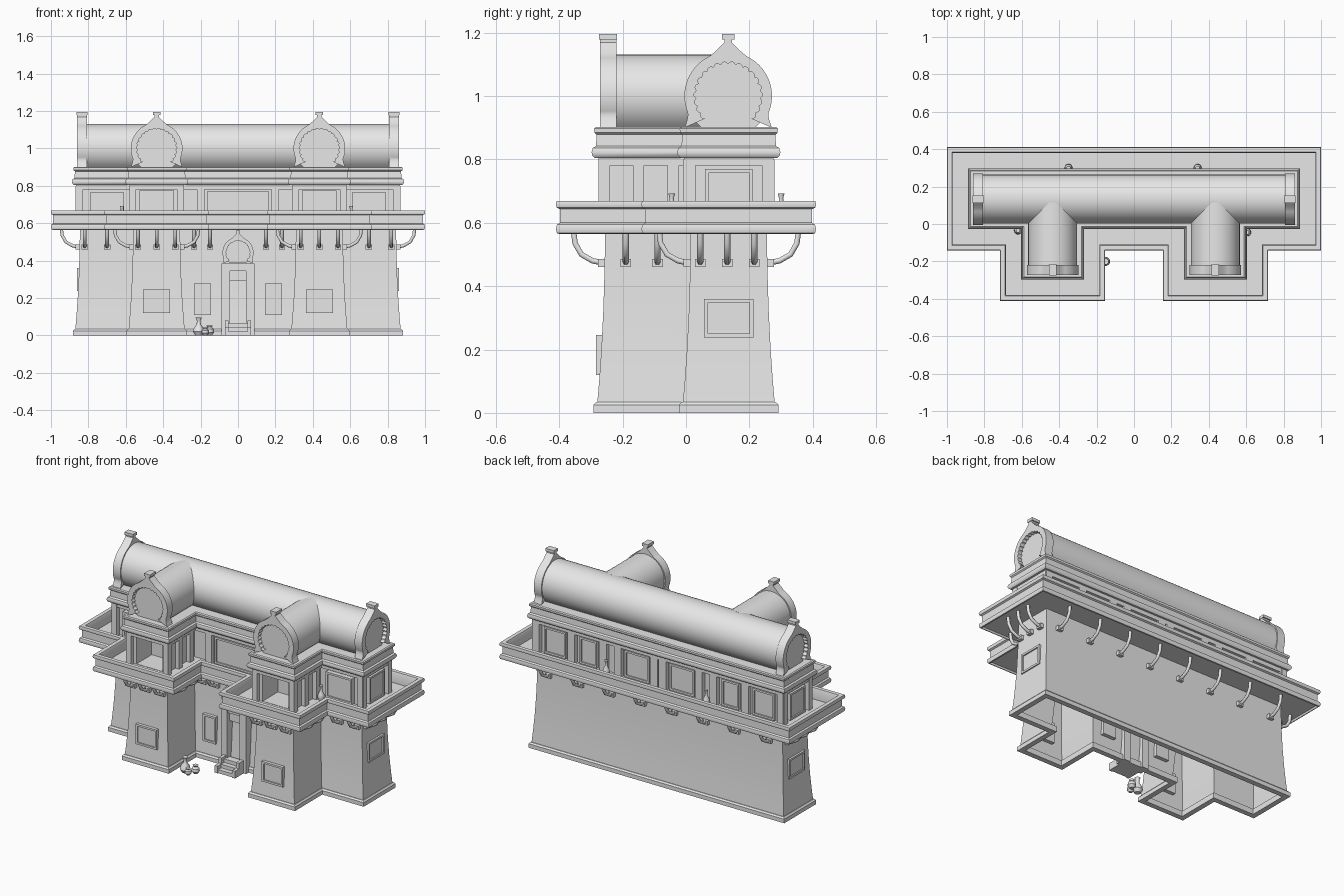
import bpy, bmesh
from math import sin, cos, pi, radians

cube = bpy.data.objects.get("Cube")
if cube:
    bpy.data.objects.remove(cube)

stone = bpy.data.materials.new("pale_stone")
stone.use_nodes = True
stone.diffuse_color = (0.8, 0.8, 0.8, 1)
stone.node_tree.nodes["Principled BSDF"].inputs["Base Color"].default_value = (0.8, 0.8, 0.8, 1)

TOWER = 0.435      # tower centre line
made = []


def finish(name, bm, rot=0, loc=(0, 0, 0)):
    bmesh.ops.recalc_face_normals(bm, faces=bm.faces)
    me = bpy.data.meshes.new(name)
    bm.to_mesh(me)
    bm.free()
    ob = bpy.data.objects.new(name, me)
    ob.rotation_euler.z = rot
    ob.location = loc
    me.materials.append(stone)
    bpy.context.collection.objects.link(ob)
    made.append(ob)
    return ob


def plan(d):
    """Two-tower footprint, grown outward by d."""
    X, b, f, y = 0.87 + d, 0.28 + d, -0.01 - d, -0.28 - d
    t0, t1 = TOWER - 0.15 - d, TOWER + 0.15 + d
    half = [(t0, f), (t0, y), (t1, y), (t1, f), (X, f), (X, b)]
    return half + [(-x, y) for x, y in reversed(half)]


def loft(name, rings, top=False, bottom=False, closed=False):
    bm = bmesh.new()
    rows = [[bm.verts.new((x, y, z)) for x, y in plan(d)] for d, z in rings]
    pairs = list(zip(rows, rows[1:]))
    if closed:
        pairs.append((rows[-1], rows[0]))
    for a, b in pairs:
        for i in range(len(a)):
            j = (i + 1) % len(a)
            bm.faces.new((a[i], a[j], b[j], b[i]))
    if top:
        bm.faces.new(rows[-1])
    if bottom:
        bm.faces.new(rows[0])
    return finish(name, bm)


def block(bm, x0, x1, y0, y1, z0, z1):
    vs = bmesh.ops.create_cube(bm, size=1)["verts"]
    for v in vs:
        v.co.x = x1 if v.co.x > 0 else x0
        v.co.y = y1 if v.co.y > 0 else y0
        v.co.z = z1 if v.co.z > 0 else z0


def slab(bm, p, n, w, z0, z1, d0, d1, shift=0):
    """Box on a wall: p wall point, n outward normal, w width, d0..d1 depth."""
    xs, ys = [], []
    for d in (d0, d1):
        for s in (shift - w / 2, shift + w / 2):
            xs.append(p[0] + n[0] * d - n[1] * s)
            ys.append(p[1] + n[1] * d + n[0] * s)
    block(bm, min(xs), max(xs), min(ys), max(ys), z0, z1)


def window(bm, p, n, w, z0, z1, back, front, rim=0.012):
    slab(bm, p, n, w, z0, z1, back, front - 0.008)
    for s in (-1, 1):
        slab(bm, p, n, rim, z0, z1, back, front, s * (w - rim) / 2)
    for z in (z0, z1 - rim):
        slab(bm, p, n, w, z, z + rim, back, front)


def gable(name, loc, rot, s, depth):
    """Horseshoe arch with scalloped inner edge and a small finial."""
    bm = bmesh.new()
    steps, prev = 128, None
    for i in range(steps + 1):
        t = 2 * i / steps - 1
        a, b = t * radians(126), t * radians(135)
        ro = 0.138 + 0.042 * max(0, 1 - abs(a) / 0.5) ** 2
        ro += 0.032 * max(0, (abs(t) - 0.88) / 0.12) ** 2
        ri = 0.1 + 0.008 * abs(sin(10 * pi * t))
        ring = [bm.verts.new((r * s * sin(c), y, max(r * s * cos(c), -0.1 * s)))
                for r, c, y in ((ro, a, 0), (ro, a, depth), (ri, b, depth), (ri, b, 0))]
        if prev:
            for k in range(4):
                m = (k + 1) % 4
                bm.faces.new((prev[k], prev[m], ring[m], ring[k]))
        if i in (0, steps):
            bm.faces.new(ring)
        prev = ring
    block(bm, -0.012 * s, 0.012 * s, 0, depth, 0.155 * s, 0.18 * s)
    block(bm, -0.02 * s, 0.02 * s, -0.003, depth + 0.003, 0.178 * s, 0.195 * s)
    return finish(name, bm, rot, loc)


def barrel(name, loc, rot, r, length):
    """Horseshoe-section vault running along local y."""
    bm = bmesh.new()
    arc = [radians(-140 + 280 * i / 32) for i in range(33)]
    ends = [[bm.verts.new((r * sin(a), y, r * cos(a))) for a in arc] for y in (0, length)]
    for i in range(33):
        j = (i + 1) % 33
        bm.faces.new((ends[0][i], ends[0][j], ends[1][j], ends[1][i]))
    for e in ends:
        bm.faces.new(e)
    return finish(name, bm, rot, loc)


def lathe(name, loc, profile, n=14):
    bm = bmesh.new()
    rows = [[bm.verts.new((r * cos(2 * pi * i / n), r * sin(2 * pi * i / n), z))
             for i in range(n)] for r, z in profile]
    for a, b in zip(rows, rows[1:]):
        for i in range(n):
            bm.faces.new((a[i], a[(i + 1) % n], b[(i + 1) % n], b[i]))
    bm.faces.new(rows[0])
    bm.faces.new(rows[-1])
    return finish(name, bm, 0, loc)


# Lower storey, balcony, cornice
loft("lower_walls", [(0, 0.03), (-0.006, 0.1), (-0.013, 0.2), (-0.019, 0.32),
                     (-0.023, 0.45), (-0.025, 0.58)], top=True)
loft("plinth", [(-0.02, 0), (0.012, 0), (0.012, 0.025), (0.004, 0.034), (-0.02, 0.034)], closed=True)
loft("balcony", [(-0.06, 0.575), (0.115, 0.575), (0.12, 0.565), (0.127, 0.567), (0.131, 0.58),
                 (0.127, 0.594), (0.118, 0.6), (0.118, 0.643), (0.128, 0.648), (0.131, 0.658),
                 (0.128, 0.669), (0.104, 0.669), (0.1, 0.66), (0.1, 0.6), (-0.06, 0.6)], closed=True)
core = loft("upper_walls", [(-0.03, 0.59), (-0.03, 0.82)], top=True, bottom=True)
loft("upper_header", [(-0.05, 0.78), (-0.004, 0.78), (-0.004, 0.81), (-0.05, 0.81)], closed=True)
loft("cornice", [(-0.05, 0.805), (0.008, 0.805), (0.016, 0.813), (0.018, 0.823), (0.014, 0.836),
                 (0.004, 0.842), (0.002, 0.878), (0.009, 0.884), (0.01, 0.897), (0.004, 0.902)], top=True)

# Tower porches cut into the upper storey
bm = bmesh.new()
for s in (-1, 1):
    block(bm, s * TOWER - 0.09, s * TOWER + 0.09, -0.4, -0.1, 0.602, 0.775)
cutter = finish("porch_cutter", bm)
cutter.hide_render = True
mod = core.modifiers.new("porches", "BOOLEAN")
mod.operation, mod.object, mod.solver = "DIFFERENCE", cutter, "EXACT"
bpy.context.view_layer.objects.active = core
bpy.ops.object.modifier_apply(modifier=mod.name)
made.remove(cutter)
bpy.data.objects.remove(cutter)

# Pilasters, upper windows and lower windows
BACK, FRONT = (0, 1), (0, -1)
pil, win, low = bmesh.new(), bmesh.new(), bmesh.new()
for s in (-1, 1):
    side = (s, 0)
    for x in (0.845, 0.6, 0.38, 0.28, 0.03):
        slab(pil, (s * x, 0.28), BACK, 0.05, 0.6, 0.8, -0.04, -0.004)
    for x, w in ((0.72, 0.15), (0.49, 0.12), (0.155, 0.17)):
        window(win, (s * x, 0.28), BACK, w, 0.605, 0.77, -0.04, -0.014)
    for x in (0.85, 0.2):
        slab(pil, (s * x, -0.01), FRONT, 0.04, 0.6, 0.8, -0.04, -0.004)
    window(win, (s * 0.7, -0.01), FRONT, 0.18, 0.605, 0.765, -0.04, -0.002)
    for y in (0.01, 0.26):
        slab(pil, (s * 0.87, y), side, 0.04, 0.6, 0.8, -0.04, -0.004)
    window(win, (s * 0.87, 0.135), side, 0.15, 0.605, 0.77, -0.04, -0.002)
    for e in (-1, 1):
        slab(pil, (s * TOWER + e * 0.128, -0.28), FRONT, 0.036, 0.6, 0.8, -0.04, -0.004)
        for y in (-0.258, -0.15, -0.04):
            slab(pil, (s * TOWER + e * 0.15, y), (e, 0), 0.036, 0.6, 0.8, -0.04, -0.004)
    window(low, (s * 0.862, 0.135), side, 0.155, 0.238, 0.36, -0.03, 0)
    window(low, (s * TOWER, -0.28), FRONT, 0.145, 0.12, 0.245, -0.03, 0.004)
    window(low, (s * 0.19, -0.01), FRONT, 0.09, 0.11, 0.278, -0.03, 0.003)
window(win, (0, -0.01), FRONT, 0.33, 0.605, 0.77, -0.04, -0.012)
finish("pilasters", pil)
finish("upper_windows", win)
finish("lower_windows", low)

# Vaulted roofs and their gables
barrel("main_vault", (-0.835, 0.133, 1.0), -pi / 2, 0.131, 1.67)
for s in (-1, 1):
    barrel("tower_vault", (s * TOWER, -0.245, 1.0), 0, 0.131, 0.36)
    gable("tower_gable", (s * TOWER, -0.272, 1.0), 0, 1, 0.052)
    gable("end_gable", (s * 0.86, 0.133, 1.0), s * pi / 2, 1, 0.052)

# Curved balcony brackets
spots = [(s * x, 0.28, 0, 1) for s in (-1, 1) for x in (0.108, 0.325, 0.54, 0.76)]
for s in (-1, 1):
    spots += [(s * x, -0.01, 0, -1) for x in (0.15, 0.235, 0.7, 0.82)]
    spots += [(s * 0.87, y, s, 0) for y in (0.045, 0.13, 0.215)]
    spots += [(s * TOWER + o, -0.28, 0, -1) for o in (-0.1, 0, 0.1)]
    spots += [(s * TOWER + e * 0.15, y, e, 0) for e in (-1, 1) for y in (-0.19, -0.09)]
cu = bpy.data.curves.new("brackets", "CURVE")
cu.dimensions, cu.bevel_depth, cu.bevel_resolution, cu.use_fill_caps = "3D", 0.01, 1, True
feet = bmesh.new()
arm = [(0.075, 0.575), (0.07, 0.535), (0.05, 0.5), (0.015, 0.48), (-0.025, 0.472)]
for x, y, nx, ny in spots:
    sp = cu.splines.new("POLY")
    sp.points.add(len(arm) - 1)
    for pt, (d, z) in zip(sp.points, arm):
        pt.co = (x + nx * d, y + ny * d, z, 1)
    slab(feet, (x, y), (nx, ny), 0.034, 0.46, 0.486, -0.03, -0.002)
cu.materials.append(stone)
bpy.context.collection.objects.link(bpy.data.objects.new("brackets", cu))
finish("bracket_feet", feet)

# Doorway with keyhole arch and steps
bm = bmesh.new()
for s in (-1, 1):
    block(bm, s * 0.065 - 0.022, s * 0.065 + 0.022, -0.045, 0.02, 0, 0.385)
    block(bm, s * 0.06 - 0.01, s * 0.06 + 0.01, -0.13, -0.04, 0, 0.045)
    block(bm, s * 0.06 - 0.01, s * 0.06 + 0.01, -0.09, -0.04, 0.045, 0.08)
block(bm, -0.07, 0.07, -0.038, 0.02, 0.345, 0.385)
block(bm, -0.045, 0.045, -0.022, 0.02, 0.29, 0.345)
for i in range(3):
    block(bm, -0.052, 0.052, -0.125 + 0.03 * i, -0.02, 0, 0.022 * (i + 1))
finish("doorway_and_steps", bm)
gable("door_arch", (0, -0.045, 0.443), 0, 0.6, 0.065)
barrel("door_arch_panel", (0, -0.022, 0.443), 0, 0.07, 0.04)

# Pots on the ground and small vases on the balcony
jar = [(0.018, 0), (0.03, 0.02), (0.026, 0.04), (0.011, 0.06), (0.01, 0.08), (0.016, 0.095)]
pot = [(0.012, 0), (0.024, 0.016), (0.022, 0.034), (0.012, 0.044), (0.017, 0.052)]
lathe("tall_jar", (-0.21, -0.22, 0), jar)
lathe("round_pot", (-0.152, -0.2, 0), pot)
lathe("small_pot", (-0.175, -0.24, 0), [(r * 0.8, z * 0.8) for r, z in pot])
for x, y in ((-0.35, 0.3), (0.34, 0.3), (-0.62, -0.035), (0.605, -0.045)):
    lathe("balcony_vase", (x, y, 0.598), [(r * 0.7, z) for r, z in jar])

bpy.ops.object.select_all(action="DESELECT")
for ob in made:
    ob.select_set(True)
bpy.context.view_layer.objects.active = made[0]
bpy.ops.object.shade_smooth_by_angle(angle=radians(35))
